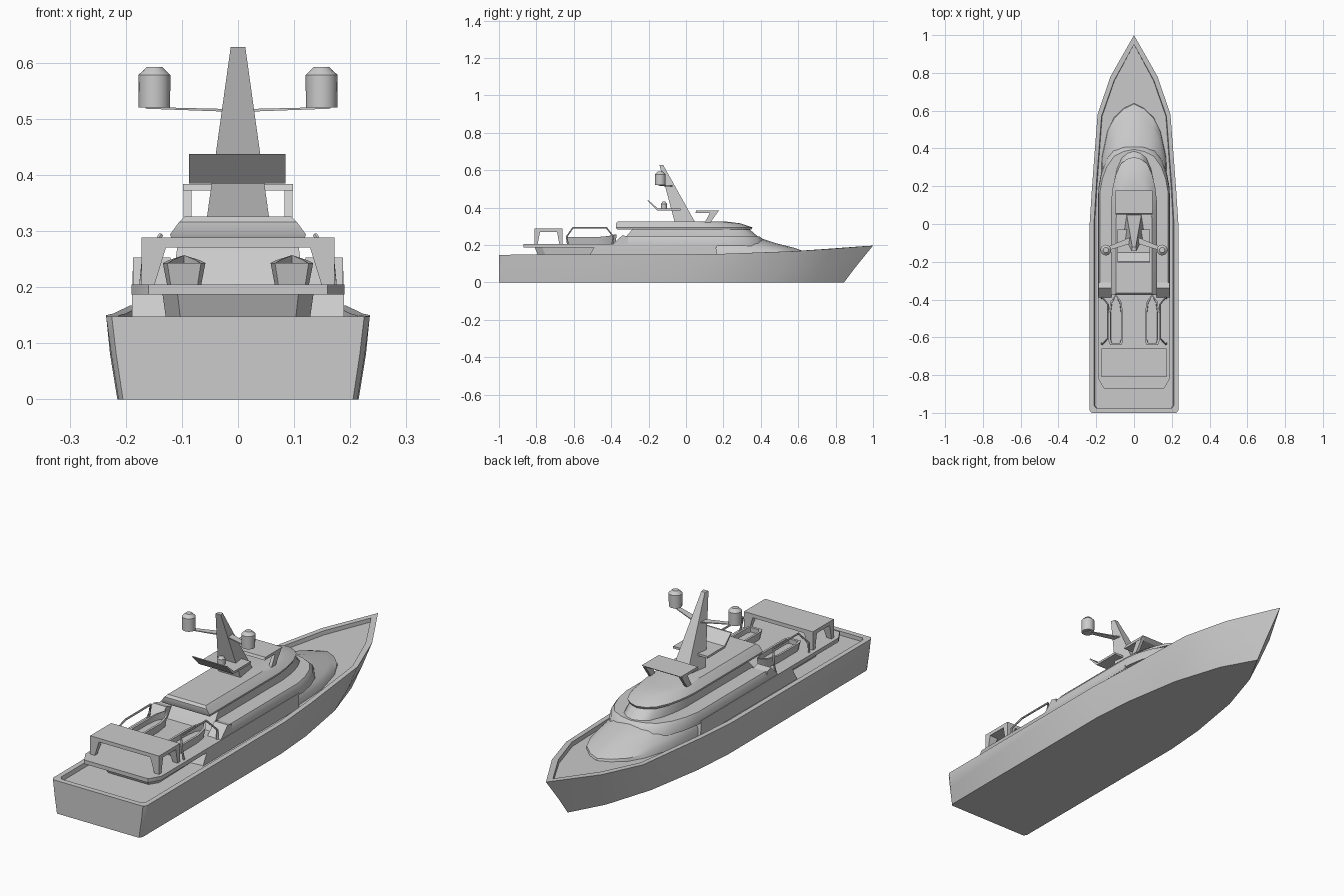
import bpy
import bmesh
from math import radians
from mathutils import Vector

cube = bpy.data.objects.get("Cube")
if cube:
    bpy.data.objects.remove(cube, do_unlink=True)

GREY = (0.6, 0.6, 0.6, 1)
grey = bpy.data.materials.new("light_grey_paint")
grey.use_nodes = True
grey.diffuse_color = GREY
grey.node_tree.nodes["Principled BSDF"].inputs["Base Color"].default_value = GREY
parts = []


def loft(name, rings, offset=(0, 0, 0)):
    """Skin a stack of closed rings and cap both ends."""
    bm = bmesh.new()
    rows = [[bm.verts.new(Vector(p) + Vector(offset)) for p in r] for r in rings]
    n = len(rows[0])
    for a, b in zip(rows, rows[1:]):
        for i in range(n):
            j = (i + 1) % n
            bm.faces.new((a[i], a[j], b[j], b[i]))
    bm.faces.new(rows[0][::-1])
    bm.faces.new(rows[-1])
    bmesh.ops.recalc_face_normals(bm, faces=bm.faces)
    mesh = bpy.data.meshes.new(name)
    bm.to_mesh(mesh)
    bm.free()
    mesh.materials.append(grey)
    obj = bpy.data.objects.new(name, mesh)
    bpy.context.collection.objects.link(obj)
    parts.append(obj)
    return obj


def mirrored(half):
    """Close a half outline, given from stern to bow, across x = 0."""
    return half + [(-x, y, z) for x, y, z in reversed(half) if x > 0]


def house(name, half, levels):
    """Stack a unit outline; each level is height, half width, back, front."""
    loft(name, [mirrored([(x * w, y0 + t * (y1 - y0), z) for x, t in half])
                for z, w, y0, y1 in levels])


def slab(name, profile, x0, x1):
    """Extrude a side profile across the boat."""
    loft(name, [[(x, y, z) for y, z in profile] for x in (x0, x1)])


def box(name, x0, x1, y0, y1, z0, z1):
    slab(name, [(y0, z0), (y1, z0), (y1, z1), (y0, z1)], x0, x1)


def lathe(name, profile, x, y, sides=16):
    rot = [Vector((1, 0, 0)) for _ in range(sides)]
    from mathutils import Matrix
    rot = [Matrix.Rotation(radians(360 * i / sides), 3, 'Z') @ v for i, v in enumerate(rot)]
    loft(name, [[(v.x * r, v.y * r, z) for v in rot] for r, z in profile], (x, y, 0))


def tube(name, points, radius):
    curve = bpy.data.curves.new(name, 'CURVE')
    curve.dimensions = '3D'
    curve.bevel_depth = radius
    curve.bevel_resolution = 1
    curve.use_fill_caps = True
    line = curve.splines.new('POLY')
    line.points.add(len(points) - 1)
    for p, co in zip(line.points, points):
        p.co = (*co, 1)
    curve.materials.append(grey)
    obj = bpy.data.objects.new(name, curve)
    bpy.context.collection.objects.link(obj)
    bpy.ops.object.select_all(action='DESELECT')
    obj.select_set(True)
    bpy.context.view_layer.objects.active = obj
    bpy.ops.object.convert(target='MESH')
    parts.append(bpy.context.view_layer.objects.active)


# Hull with raised bulwark and sunken deck
bottom = [(.205, -1, 0), (.213, -.985, 0), (.215, 0, 0), (.2, .2, 0),
          (.155, .47, 0), (.085, .69, 0), (0, .845, 0)]
middle = [(.217, -1, .08), (.226, -.985, .08), (.228, 0, .08), (.214, .2, .08),
          (.178, .53, .08), (.103, .735, .08), (0, .905, .08)]
rim = [(.225, -1, .148), (.235, -.985, .148), (.235, 0, .15), (.222, .2, .153),
       (.193, .58, .167), (.125, .78, .18), (0, 1, .197)]
inner = [(.2, -.975, .148), (.212, -.96, .148), (.212, 0, .15), (.2, .2, .153),
         (.172, .57, .167), (.105, .76, .18), (0, .95, .194)]
deck = [(x * .98, y, z - .018) for x, y, z in inner]
loft("hull", [mirrored(r) for r in (bottom, middle, rim, inner, deck)])

# Lower house, side wings and the deck above them
square = [(.8, 0), (1, .04), (1, .9), (1, 1)]
house("lower_house", square, [(.12, .125, -.78, .2), (.19, .135, -.81, .2)])
slab("lower_wings", [(-.53, .12), (.17, .12), (.16, .19), (-.49, .19)], -.189, .189)
house("boat_deck", [(.84, 0), (1, .05), (1, 1)],
      [(.187, .19, -.87, .165), (.205, .19, -.87, .165)])

# Rounded coachroof sloping to the foredeck
nose = [(1, 0), (1, .45), (.96, .66), (.8, .82), (.6, .91), (.3, .97), (0, 1)]
house("coachroof", nose, [(.13, .178, -.2, .65), (.165, .174, -.2, .635),
                          (.185, .165, -.2, .58), (.21, .15, -.2, .48),
                          (.243, .135, -.2, .38)])

# Middle house, upper house and roof
brow = [(1, 0), (1, .68), (.93, .78), (.8, .87), (.58, .95), (.3, .985), (0, 1)]
house("middle_house", brow, [(.195, .188, -.31, .43), (.228, .188, -.31, .415),
                             (.245, .18, -.31, .395)])
house("upper_house", brow, [(.2, .112, -.35, .385), (.245, .112, -.32, .385),
                            (.292, .105, -.28, .33)])
house("roof", brow, [(.284, .118, -.37, .35), (.294, .121, -.375, .355),
                     (.316, .105, -.375, .29), (.326, .095, -.365, .21)])

# Mast
loft("mast", [[(-w, y0, z), (w, y0, z), (w * .7, y1, z), (-w * .7, y1, z)]
              for z, w, y0, y1 in ((.32, .056, -.06, .05), (.628, .013, -.142, -.122))])

# Radar shelf with upturned rear plate and small dome
slab("radar_shelf", [(-.205, .437), (-.155, .385), (-.03, .385), (-.03, .395),
                     (-.15, .395), (-.198, .437)], -.087, .085)
lathe("radar_dome", [(.016, .39), (.016, .42), (.007, .432)], 0, -.118, 12)

# Helm canopy
slab("helm_canopy", [(.05, .372), (.16, .372), (.178, .384), (.055, .384)], -.098, .098)

# Stern canopy roof
box("stern_canopy", -.172, .172, -.81, -.66, .271, .288)

for side, s in (("left", 1), ("right", -1)):
    # Mast arm and satellite dome
    loft(side + "_mast_arm", [[(s * x, y - d, z - h), (s * x, y + d, z - h),
                               (s * x, y + d, z), (s * x, y - d, z)]
                              for x, y, z, d, h in ((0, -.08, .517, .018, .005),
                                                    (.165, -.14, .521, .009, .003))])
    lathe(side + "_satellite_dome", [(.028, .52), (.0285, .578), (.014, .592)],
          s * .149, -.138)

    # Helm canopy leg
    slab(side + "_canopy_leg", [(.1, .32), (.13, .32), (.17, .376), (.13, .376)],
         s * .083, s * .097)

    # Stern canopy legs, wider at the top
    for end, y, d in (("rear", -.81, 1), ("front", -.66, -1)):
        loft(side + "_" + end + "_stern_leg",
             [[(s * .172, y, z), (s * a, y, z), (s * a, y + d * w, z), (s * .172, y + d * w, z)]
              for z, a, w in ((.2, .15, .016), (.272, .128, .03))])

    # Leaning screen beside the boat deck
    slab(side + "_screen", [(-.39, .204), (-.31, .204), (-.31, .245), (-.34, .253)],
         s * .12, s * .187)

    # Tender with open cockpit
    shape = [(.03, -.64, .243), (.038, -.62, .243), (.038, -.47, .243),
             (.028, -.41, .248), (0, -.37, .257)]
    tender = [[(x * .8, y * .94 - .03, .204) for x, y, z in shape], shape,
              [(x * .75, y * .92 - .04, z) for x, y, z in shape],
              [(x * .7, y * .92 - .04, .222) for x, y, z in shape]]
    loft(side + "_tender", [mirrored(r) for r in tender], (s * .096, 0, 0))

    # Inward leaning guard rail
    rail = [(.172, -.632, .205), (.168, -.638, .245), (.138, -.605, .292),
            (.138, -.425, .292), (.168, -.388, .245), (.172, -.394, .205)]
    tube(side + "_rail", [(s * x, y, z) for x, y, z in rail], .0045)

# Smooth shading with sharp creases kept
bpy.ops.object.select_all(action='DESELECT')
for obj in parts:
    obj.select_set(True)
bpy.context.view_layer.objects.active = parts[0]
bpy.ops.object.shade_smooth_by_angle(angle=radians(32))
